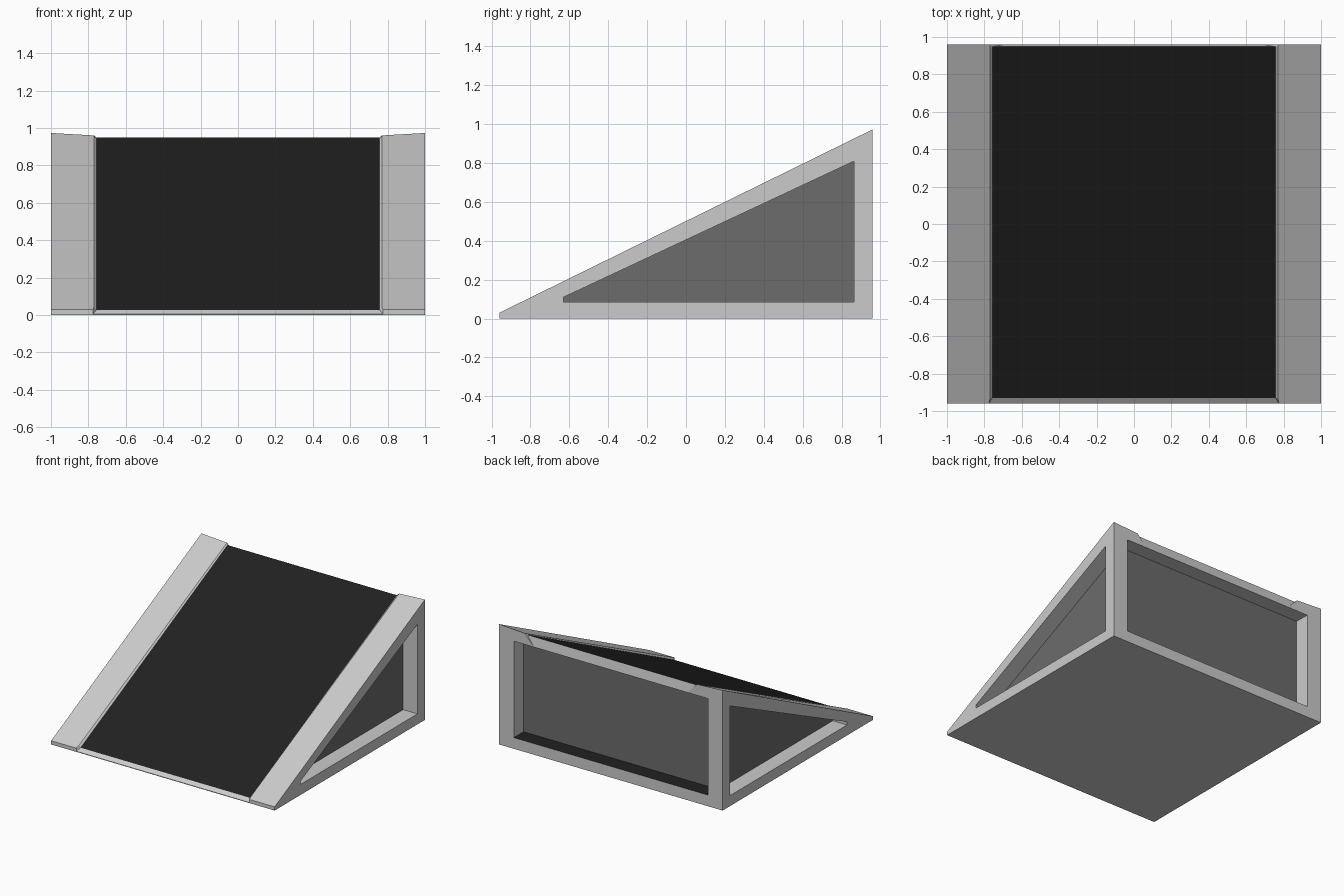
import bpy, bmesh

if "Cube" in bpy.data.objects:
    bpy.data.objects.remove(bpy.data.objects["Cube"])


def loft(name, sections):
    """Closed solid through matching rings of points."""
    n = len(sections[0])
    verts = [p for ring in sections for p in ring]
    faces = [list(range(n)), list(range(len(verts) - n, len(verts)))]
    for s in range(len(sections) - 1):
        for i in range(n):
            j = (i + 1) % n
            faces.append((s * n + i, s * n + j, (s + 1) * n + j, (s + 1) * n + i))
    mesh = bpy.data.meshes.new(name)
    mesh.from_pydata(verts, [], faces)
    bm = bmesh.new()
    bm.from_mesh(mesh)
    bmesh.ops.recalc_face_normals(bm, faces=bm.faces)
    bm.to_mesh(mesh)
    bm.free()
    obj = bpy.data.objects.new(name, mesh)
    bpy.context.collection.objects.link(obj)
    return obj


def prism(name, profile, x0, x1):
    """Extrude a (y, z) profile along x."""
    return loft(name, [[(x, y, z) for y, z in profile] for x in (x0, x1)])


# Wedge frame: rails rise at both sides of a sunken, bevel-ended ramp bed
def section(y, rail_x, bed_x, bed_z):
    rail_z = 0.03 + (y + 0.96) * 0.943 / 1.92
    inner_z = 0.03 + (y + 0.96) * 0.93 / 1.92
    half = [(1, 0), (1, rail_z), (rail_x, inner_z), (bed_x, bed_z)]
    ring = half + [(-x, z) for x, z in reversed(half)]
    return [(x, y, z) for x, z in ring]


frame = loft("ramp_frame", [
    section(-0.96, 0.775, 0.775, 0.005),
    section(-0.93, 0.77, 0.757, 0.027),
    section(0.948, 0.77, 0.757, 0.948),
    section(0.96, 0.77, 0.69, 0.875),
])

# Recesses in both sides and the back
window = [(-0.63, 0.085), (0.865, 0.085), (0.865, 0.81), (-0.63, 0.11)]
back = [(0.835, 0.09), (1.1, 0.09), (1.1, 0.867), (0.835, 0.873)]
cutters = [prism("side_cutter", window, s * 0.872, s * 1.2) for s in (-1, 1)]
cutters.append(prism("back_cutter", back, -0.869, 0.869))
bpy.context.view_layer.objects.active = frame
frame.select_set(True)
for c in cutters:
    mod = frame.modifiers.new(c.name, 'BOOLEAN')
    mod.operation = 'DIFFERENCE'
    mod.solver = 'EXACT'
    mod.object = c
    bpy.ops.object.modifier_apply(modifier=mod.name)
    bpy.data.objects.remove(c, do_unlink=True)

# Materials: grey frame, dark recess walls, black ramp bed
frame.data.materials.clear()
for name, v in (("grey", 0.62), ("dark_grey", 0.15), ("black", 0.015)):
    m = bpy.data.materials.new(name)
    m.diffuse_color = (v, v, v, 1)
    m.use_nodes = True
    m.node_tree.nodes["Principled BSDF"].inputs["Base Color"].default_value = m.diffuse_color
    frame.data.materials.append(m)
for f in frame.data.polygons:
    c, n = f.center, f.normal
    side_wall = abs(n.x) > 0.9 and abs(abs(c.x) - 0.872) < 0.001
    back_wall = n.y > 0.9 and abs(c.y - 0.835) < 0.001
    bed = n.z > 0.8 and abs(c.x) < 0.6 and -0.9 < c.y < 0.9
    f.material_index = 2 if bed else 1 if side_wall or back_wall else 0
